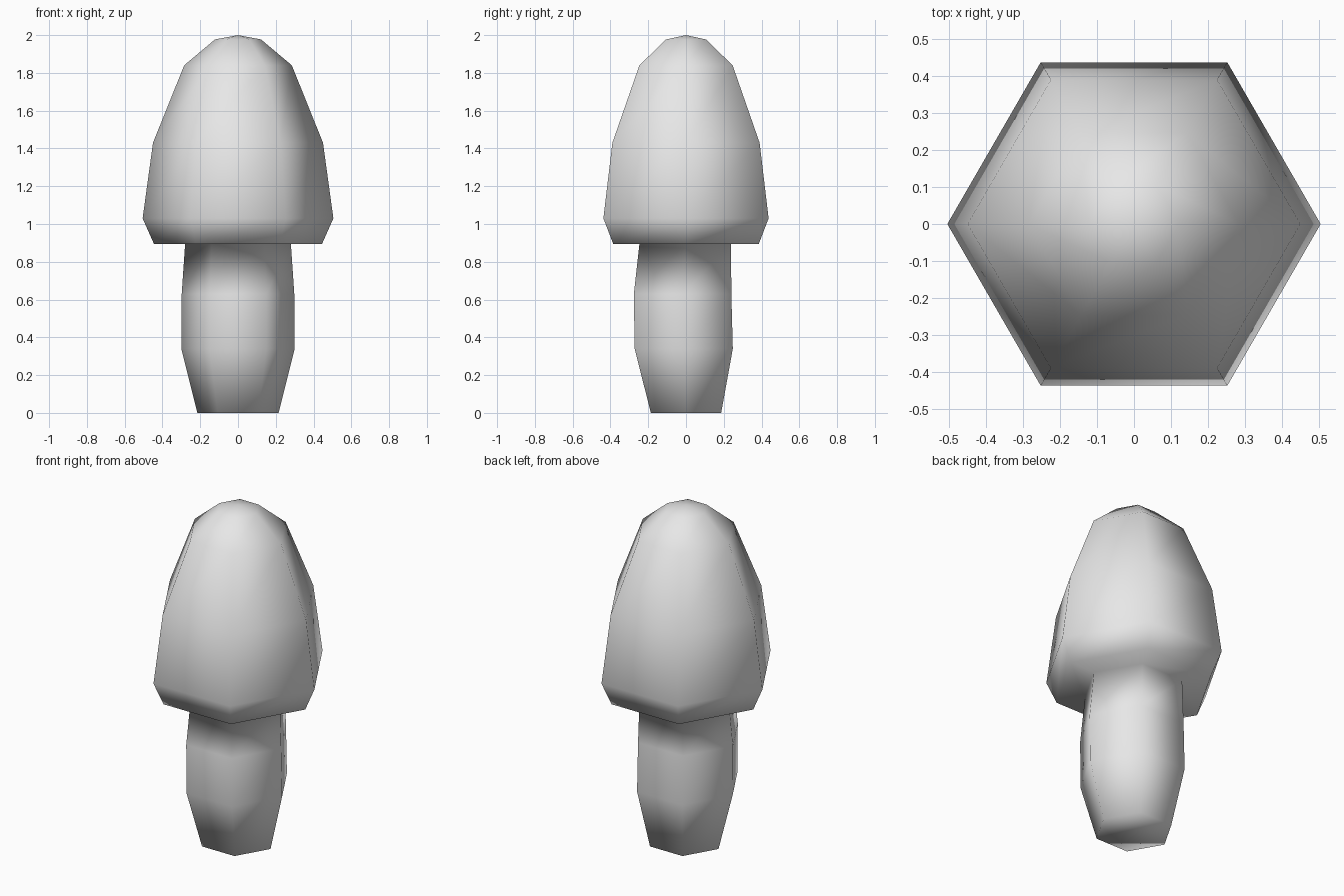
import bpy
import bmesh
from math import cos, sin, pi

cube = bpy.data.objects.get("Cube")
if cube:
    bpy.data.objects.remove(cube, do_unlink=True)

SIDES = 6

# Plain grey material
grey = bpy.data.materials.new("light grey")
grey.use_nodes = True
grey.diffuse_color = (0.8, 0.8, 0.8, 1)
grey.node_tree.nodes["Principled BSDF"].inputs["Base Color"].default_value = (0.8, 0.8, 0.8, 1)

# Profile rings: radius, height, y offset
stem = [(0.215, 0.0, 0.0), (0.30, 0.34, -0.012), (0.298, 0.63, -0.018), (0.28, 0.895, -0.004)]
cap = [(0.445, 0.895, 0.0), (0.505, 1.03, 0.0), (0.45, 1.43, 0.0),
       (0.285, 1.84, 0.0), (0.122, 1.977, 0.0)]


def add_ring(bm, radius, height, shift):
    angles = [2 * pi * i / SIDES for i in range(SIDES)]
    return [bm.verts.new((radius * cos(a), radius * sin(a) + shift, height)) for a in angles]


# Stem and cap as one continuous skin, closed below and peaked on top
bm = bmesh.new()
rings = [add_ring(bm, *ring) for ring in stem + cap]
bm.faces.new(reversed(rings[0]))
for low, high in zip(rings, rings[1:]):
    for i in range(SIDES):
        j = (i + 1) % SIDES
        bm.faces.new((low[i], low[j], high[j], high[i]))
peak = bm.verts.new((0, 0, 2))
for i in range(SIDES):
    bm.faces.new((rings[-1][i], rings[-1][(i + 1) % SIDES], peak))
bmesh.ops.recalc_face_normals(bm, faces=bm.faces)

# Smooth shading over the whole low-poly form
for face in bm.faces:
    face.smooth = True
mesh = bpy.data.meshes.new("mushroom")
bm.to_mesh(mesh)
bm.free()
mesh.materials.append(grey)
mushroom = bpy.data.objects.new("mushroom", mesh)
bpy.context.collection.objects.link(mushroom)
